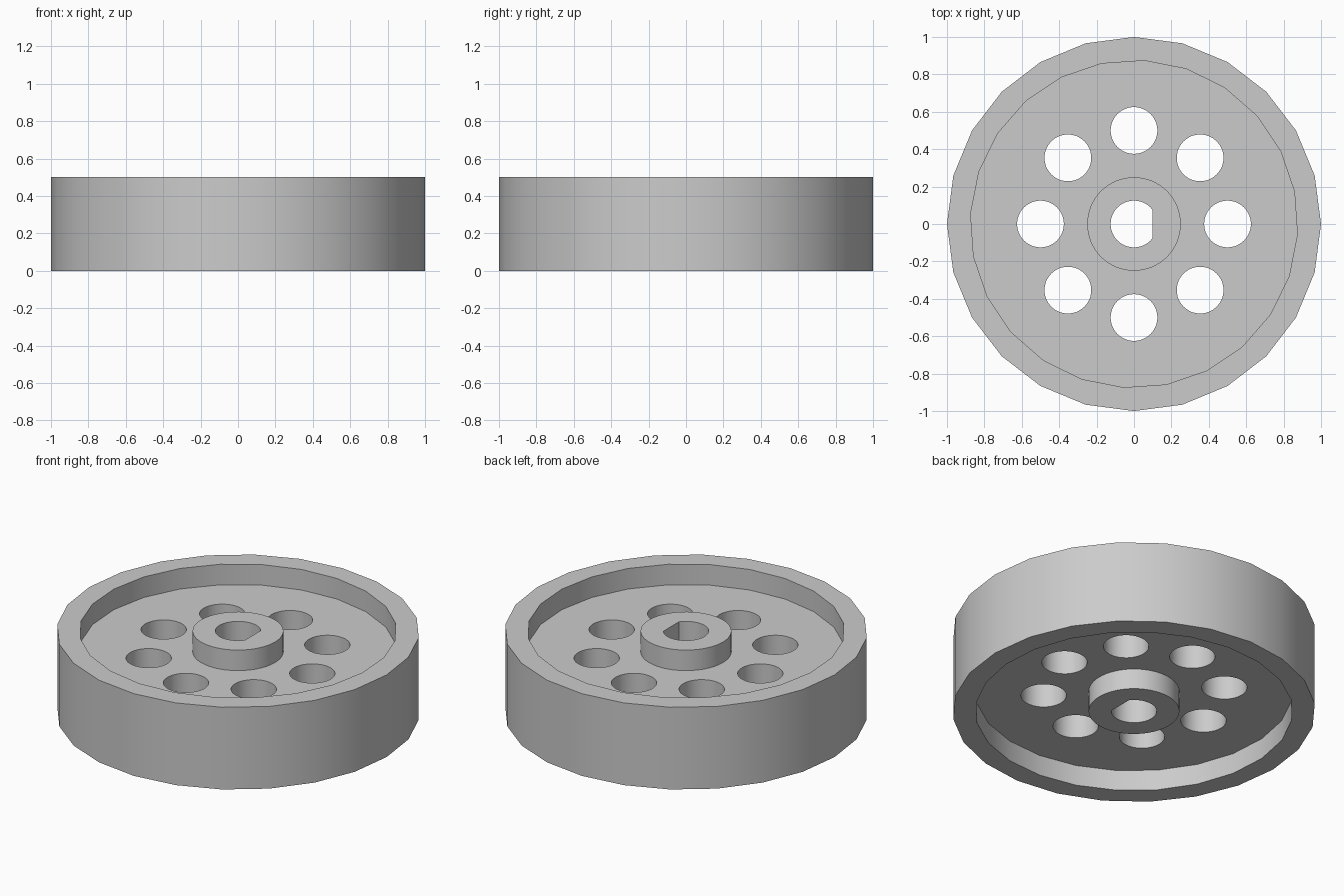
import bpy, bmesh, math

if "Cube" in bpy.data.objects:
    bpy.data.objects.remove(bpy.data.objects["Cube"])

R, HEIGHT = 1.0, 0.5
POCKET_R, POCKET_DEPTH = 0.875, 0.125
HUB_R, HOLE_R, HOLE_RING, BORE_FLAT = 0.25, 0.125, 0.5, 0.1


def circle(r, sides, offset=0.0, cx=0.0, cy=0.0):
    return [(cx + r * math.cos(offset + math.tau * i / sides),
             cy + r * math.sin(offset + math.tau * i / sides)) for i in range(sides)]


def prism(name, points, z0, z1):
    """Extrude a closed outline between two heights."""
    bm = bmesh.new()
    bottom = bm.faces.new([bm.verts.new((x, y, z0)) for x, y in points])
    top = bmesh.ops.extrude_face_region(bm, geom=[bottom], use_keep_orig=True)["geom"]
    bmesh.ops.translate(bm, vec=(0, 0, z1 - z0),
                        verts=[v for v in top if isinstance(v, bmesh.types.BMVert)])
    bmesh.ops.recalc_face_normals(bm, faces=bm.faces)
    mesh = bpy.data.meshes.new(name)
    bm.to_mesh(mesh)
    bm.free()
    obj = bpy.data.objects.new(name, mesh)
    bpy.context.collection.objects.link(obj)
    return obj


def combine(target, tool, operation):
    """Apply a boolean and discard the tool."""
    mod = target.modifiers.new(operation, "BOOLEAN")
    mod.operation, mod.solver, mod.object = operation, "EXACT", tool
    bpy.context.view_layer.objects.active = target
    bpy.ops.object.modifier_apply(modifier=mod.name)
    bpy.data.objects.remove(tool, do_unlink=True)


# Wheel body with a 24-sided rim
wheel = prism("wheel", circle(R, 24), 0, HEIGHT)

# Pockets on both faces, leaving the web in the middle
pocket = circle(POCKET_R, 24, math.radians(11.4))
for z0, z1 in ((-0.1, POCKET_DEPTH), (HEIGHT - POCKET_DEPTH, HEIGHT + 0.1)):
    combine(wheel, prism("pocket_cutter", pocket, z0, z1), "DIFFERENCE")

# Hub, flush with the rim on both faces
combine(wheel, prism("hub", circle(HUB_R, 64), 0, HEIGHT), "UNION")

# Ring of eight lightening holes
for i in range(8):
    a = math.tau * i / 8
    outline = circle(HOLE_R, 48, 0, HOLE_RING * math.cos(a), HOLE_RING * math.sin(a))
    combine(wheel, prism("hole_cutter", outline, -0.1, HEIGHT + 0.1), "DIFFERENCE")

# D-shaped shaft bore with its flat on +x
half = math.acos(BORE_FLAT / HOLE_R)
bore = [(HOLE_R * math.cos(a), HOLE_R * math.sin(a))
        for a in (half + (math.tau - 2 * half) * i / 40 for i in range(41))]
combine(wheel, prism("bore_cutter", bore, -0.1, HEIGHT + 0.1), "DIFFERENCE")

# Plain grey finish, smooth walls with crisp edges
grey = bpy.data.materials.new("light grey")
grey.diffuse_color = (0.6, 0.6, 0.6, 1)
grey.use_nodes = True
grey.node_tree.nodes["Principled BSDF"].inputs["Base Color"].default_value = grey.diffuse_color
wheel.data.materials.clear()
wheel.data.materials.append(grey)
for p in wheel.data.polygons:
    p.material_index = 0
bpy.ops.object.select_all(action="DESELECT")
wheel.select_set(True)
bpy.context.view_layer.objects.active = wheel
bpy.ops.object.shade_smooth_by_angle(angle=math.radians(30))
